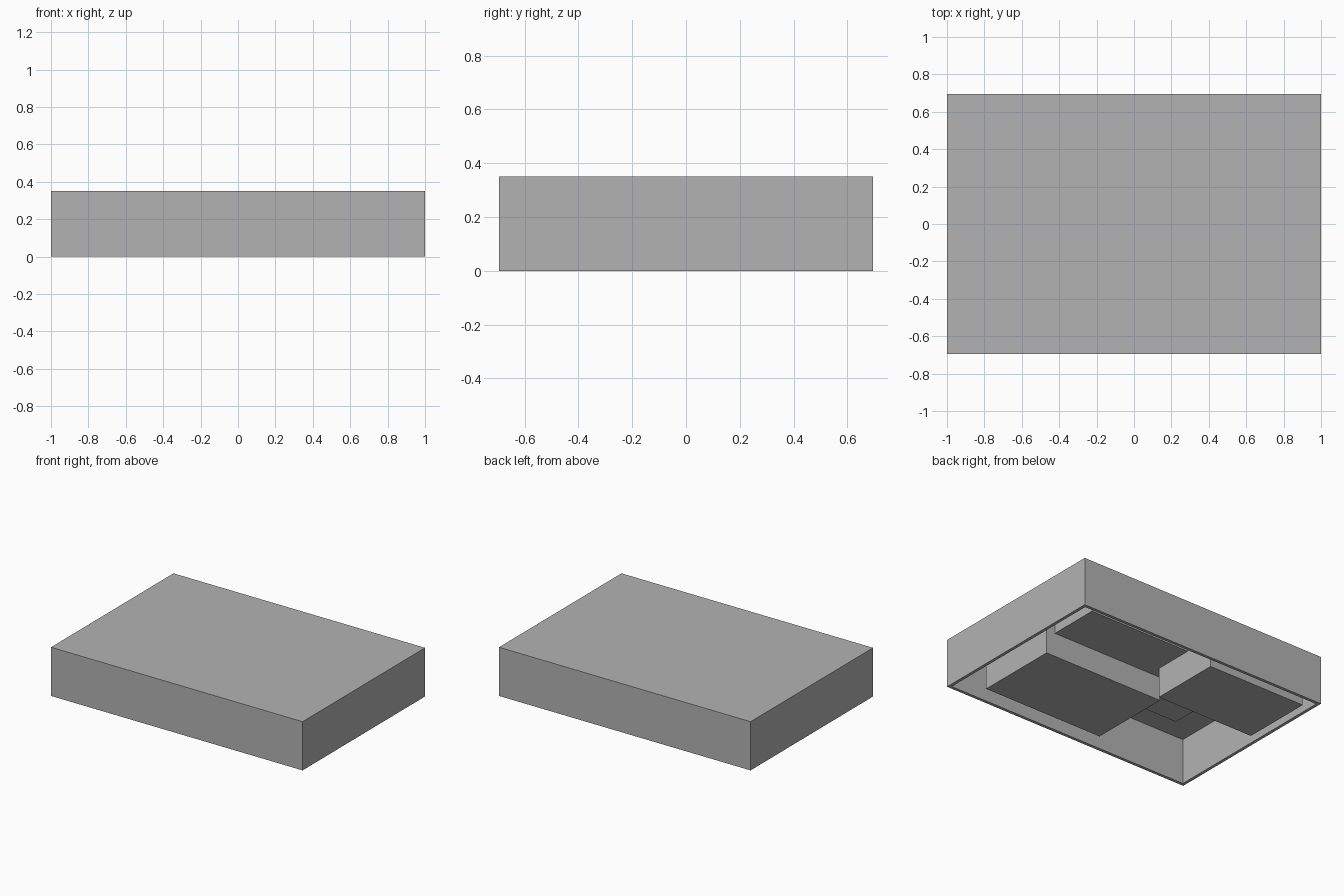
import bpy
import bmesh

cube = bpy.data.objects.get("Cube")
if cube:
    bpy.data.objects.remove(cube, do_unlink=True)

# Single plain grey
grey = bpy.data.materials.new("plain_grey")
grey.use_nodes = True
colour = (0.45, 0.45, 0.45, 1)
grey.diffuse_color = colour
grey.node_tree.nodes["Principled BSDF"].inputs["Base Color"].default_value = colour

WALL = 0.022
HEIGHT = 0.35
CEILING = HEIGHT - WALL


def box(name, x, y, z, open_bottom=False):
    """Box spanning the given (low, high) ranges on each axis."""
    bm = bmesh.new()
    bmesh.ops.create_cube(bm, size=1)
    for v in bm.verts:
        for axis, (low, high) in enumerate((x, y, z)):
            v.co[axis] = high if v.co[axis] > 0 else low
    bm.normal_update()
    if open_bottom:
        bottom = [f for f in bm.faces if f.normal.z < -0.5]
        bmesh.ops.delete(bm, geom=bottom, context="FACES")
    mesh = bpy.data.meshes.new(name)
    bm.to_mesh(mesh)
    bm.free()
    mesh.materials.append(grey)
    obj = bpy.data.objects.new(name, mesh)
    bpy.context.collection.objects.link(obj)
    return obj


# Outer casing, open underneath, with thin walls
casing = box("casing", (-1, 1), (-0.695, 0.695), (0, HEIGHT), open_bottom=True)
shell = casing.modifiers.new("wall_thickness", "SOLIDIFY")
shell.thickness = WALL
shell.offset = -1
shell.use_even_offset = True

# Shallow central plate under the ceiling
box("ceiling_plate", (-0.67, 0.67), (-0.375, 0.375), (0.215, CEILING))

# Two deep blocks hanging inside the casing
box("front_block", (-0.22, 0.74), (-0.61, 0.0), (0.043, CEILING))
box("back_block", (-0.92, -0.14), (0.083, 0.606), (0.0, CEILING))
